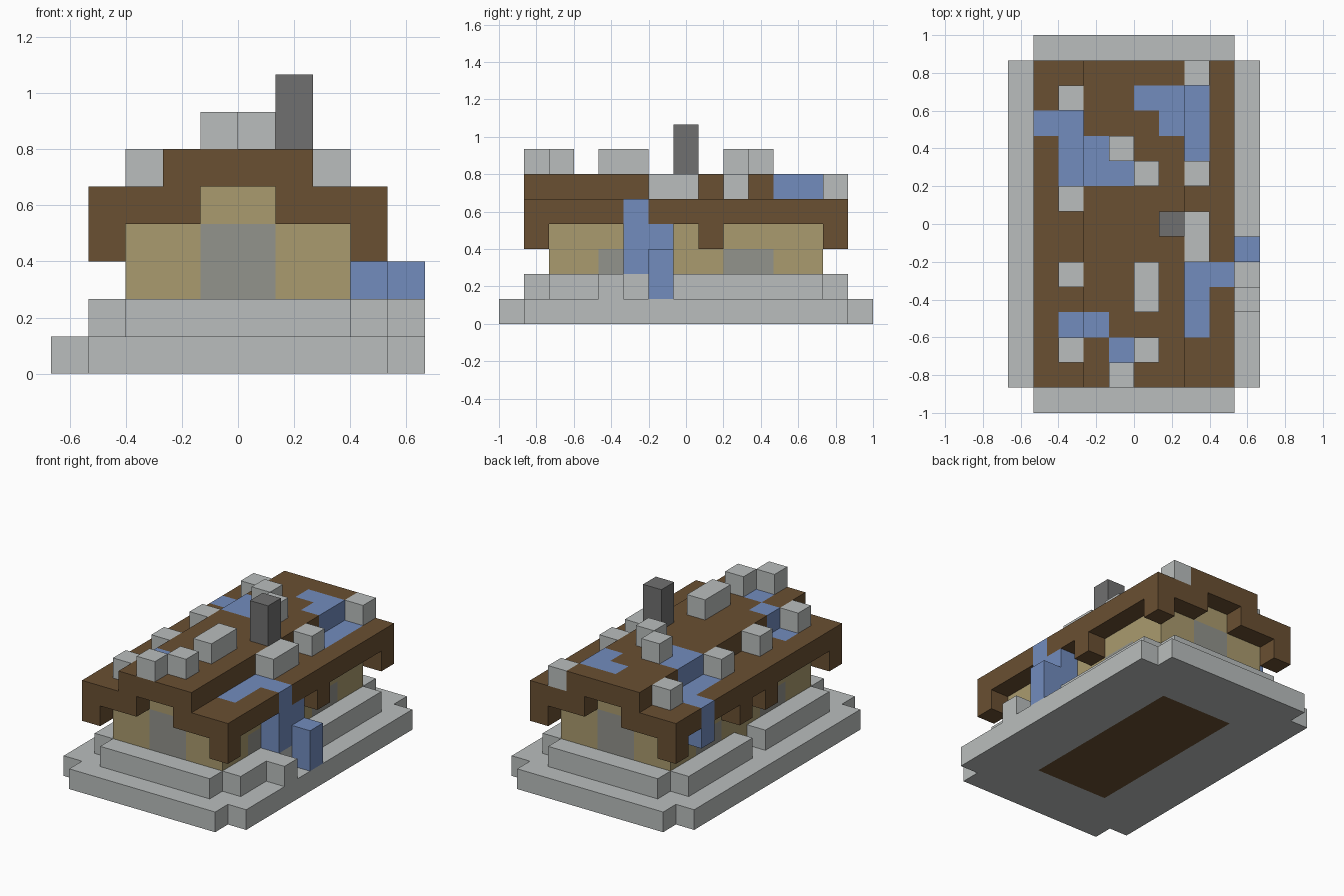
import bpy
import bmesh
from mathutils import Vector

cube = bpy.data.objects.get("Cube")
if cube:
    bpy.data.objects.remove(cube, do_unlink=True)

U = 2 / 15                      # edge of one block
ORIGIN = Vector((-5 * U, -1, 0))


def material(name, rgb):
    m = bpy.data.materials.new(name)
    m.use_nodes = True
    m.diffuse_color = (*rgb, 1)
    m.node_tree.nodes["Principled BSDF"].inputs["Base Color"].default_value = (*rgb, 1)
    return m


STONE = material("light stone", (0.491, 0.515, 0.509))
DARK = material("dark stone", (0.162, 0.162, 0.162))
WOOD = material("brown wood", (0.144, 0.080, 0.032))
PLASTER = material("tan plaster", (0.402, 0.328, 0.156))
GLASS = material("grey panel", (0.287, 0.292, 0.262))
WATER = material("blue water", (0.168, 0.262, 0.515))

cells = {}                      # block position -> part name
part_material = {}


def fill(part, mat, xs, ys, zs):
    """Fill an inclusive range of blocks; later parts replace earlier ones."""
    part_material[part] = mat
    for x in range(xs[0], xs[-1] + 1):
        for y in range(ys[0], ys[-1] + 1):
            for z in range(zs[0], zs[-1] + 1):
                cells[x, y, z] = part


def both_sides(part, mat, xs, ys, zs):
    fill(part, mat, xs, ys, zs)
    fill(part, mat, (9 - xs[-1], 9 - xs[0]), ys, zs)


# Base slab with notched corners and a wooden floor
fill("base", STONE, (1, 8), (0, 14), [0])
fill("base", STONE, (0, 9), (1, 13), [0])
fill("floor", WOOD, (3, 6), (3, 11), [0])

# Low ring of stone around the house, open at one side
both_sides("low_wall", STONE, [1], (2, 12), [1])
fill("low_wall", STONE, (2, 7), (1, 13), [1])
fill("low_wall", STONE, [9], [4], [1])
del cells[1, 7, 1]

# House body, gable ends, doors and windows
fill("house_walls", PLASTER, (2, 7), (2, 12), (1, 3))
fill("house_walls", PLASTER, (4, 5), (2, 12), [4])
for y in (2, 12):
    fill("doors", GLASS, (4, 5), [y], (2, 3))
for y in (4, 9):
    both_sides("windows", GLASS, [2], (y, y + 1), [2])

# Stepped roof with drooping eaves
both_sides("roof", WOOD, (1, 3), (1, 13), [4])
fill("roof", WOOD, (3, 6), (1, 13), [5])
for y in (1, 6, 8, 13):
    both_sides("roof", WOOD, [1], [y], [3])

# Water pools on the roof
for xs, y, z in [((1, 2), 11, 4), ([2], 10, 4), ([3], 10, 5), ([2], 9, 4),
                 ((3, 4), 9, 5), ((5, 6), 12, 5), ([6], 11, 5),
                 ([2], 3, 4), ([3], 3, 5), ([4], 2, 5), ((7, 8), 5, 4)]:
    fill("water", WATER, xs, [y], [z])
for ys in ((10, 12), (3, 4)):
    fill("water", WATER, [7], ys, [4])

# Waterfalls down the sides
fill("water", WATER, [1], [11], (3, 4))
fill("water", WATER, [8], [5], (2, 4))
fill("water", WATER, [8], [6], (1, 3))
fill("water", WATER, [9], [6], (1, 2))

# Loose stones on the lower and upper roof steps
for x, ys, z in [(7, [13], 5), (2, [12], 5), (7, [9], 5), (2, [8], 5),
                 (7, (6, 7), 5), (2, [5], 5), (2, [2], 5),
                 (4, [10], 6), (5, [9], 6), (5, (4, 5), 6), (5, [2], 6), (4, [1], 6)]:
    fill("roof_stones", STONE, [x], ys, [z])

fill("chimney", DARK, [6], [7], (6, 7))

DIRECTIONS = [Vector(d) for d in
              ((1, 0, 0), (-1, 0, 0), (0, 1, 0), (0, -1, 0), (0, 0, 1), (0, 0, -1))]


def build(part):
    """Skin the exposed faces of a part and merge the flat areas."""
    bm = bmesh.new()
    for cell, owner in cells.items():
        if owner != part:
            continue
        mid = Vector(cell) + Vector((0.5, 0.5, 0.5))
        for d in DIRECTIONS:
            if tuple(int(c) for c in Vector(cell) + d) in cells:
                continue
            a = Vector((d.y, d.z, d.x)) / 2
            b = d.cross(a)
            corners = [mid + d / 2 + s * a + t * b
                       for s, t in ((-1, -1), (1, -1), (1, 1), (-1, 1))]
            bm.faces.new([bm.verts.new(ORIGIN + c * U) for c in corners])
    bmesh.ops.remove_doubles(bm, verts=bm.verts, dist=0.001)
    bmesh.ops.dissolve_limit(bm, angle_limit=0.01, verts=bm.verts, edges=bm.edges)
    mesh = bpy.data.meshes.new(part)
    bm.to_mesh(mesh)
    bm.free()
    mesh.materials.append(part_material[part])
    bpy.context.collection.objects.link(bpy.data.objects.new(part, mesh))


for name in part_material:
    build(name)
